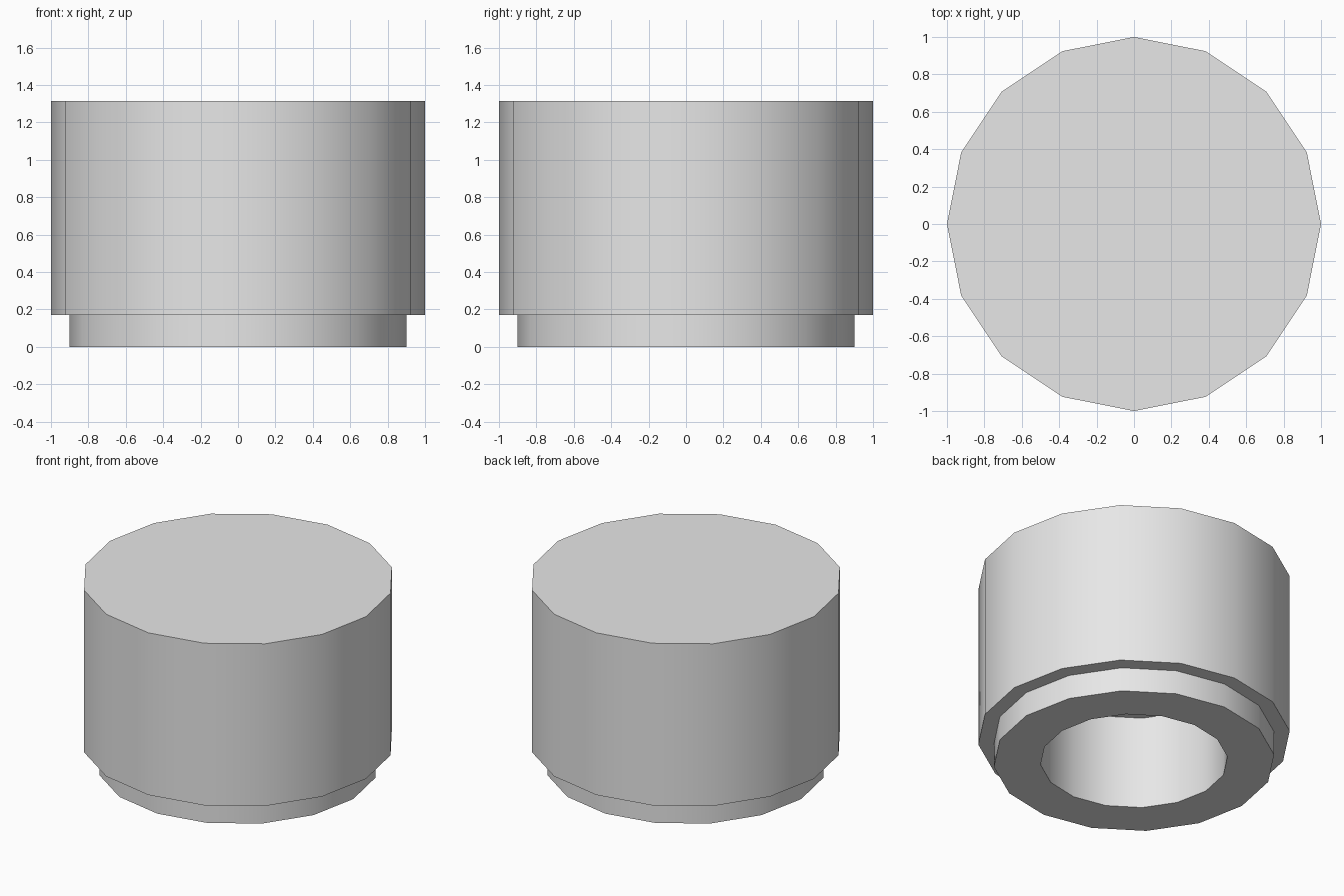
import bpy
import bmesh
import math

if "Cube" in bpy.data.objects:
    bpy.data.objects.remove(bpy.data.objects["Cube"])

SIDES = 16

# Single flat grey
grey = bpy.data.materials.new("light_grey")
grey.diffuse_color = (0.8, 0.8, 0.8, 1.0)
grey.use_nodes = True
grey.node_tree.nodes["Principled BSDF"].inputs["Base Color"].default_value = grey.diffuse_color


def ring(bm, radius, z):
    return [bm.verts.new((radius * math.cos(2 * math.pi * i / SIDES),
                          radius * math.sin(2 * math.pi * i / SIDES), z))
            for i in range(SIDES)]


def lathe(name, profile):
    """Closed turned solid: profile runs from the first cap to the last cap."""
    bm = bmesh.new()
    rings = [ring(bm, r, z) for r, z in profile]
    for a, b in zip(rings, rings[1:]):
        for i in range(SIDES):
            j = (i + 1) % SIDES
            bm.faces.new((a[i], a[j], b[j], b[i]))
    bm.faces.new(rings[0])
    bm.faces.new(rings[-1])
    bmesh.ops.recalc_face_normals(bm, faces=bm.faces)
    mesh = bpy.data.meshes.new(name)
    bm.to_mesh(mesh)
    bm.free()
    mesh.materials.append(grey)
    obj = bpy.data.objects.new(name, mesh)
    bpy.context.collection.objects.link(obj)
    bpy.ops.object.select_all(action='DESELECT')
    obj.select_set(True)
    bpy.context.view_layer.objects.active = obj
    bpy.ops.object.shade_smooth_by_angle(angle=math.radians(35))
    return obj


# Knob: blind socket, stepped lower collar, wide drum and flat top
lathe("knob_body", [
    (0.60, 0.66),   # socket ceiling
    (0.60, 0.00),   # socket mouth
    (0.90, 0.00),   # collar bottom
    (0.90, 0.17),   # collar top
    (1.00, 0.17),   # drum bottom
    (1.00, 1.315),  # drum top
])
